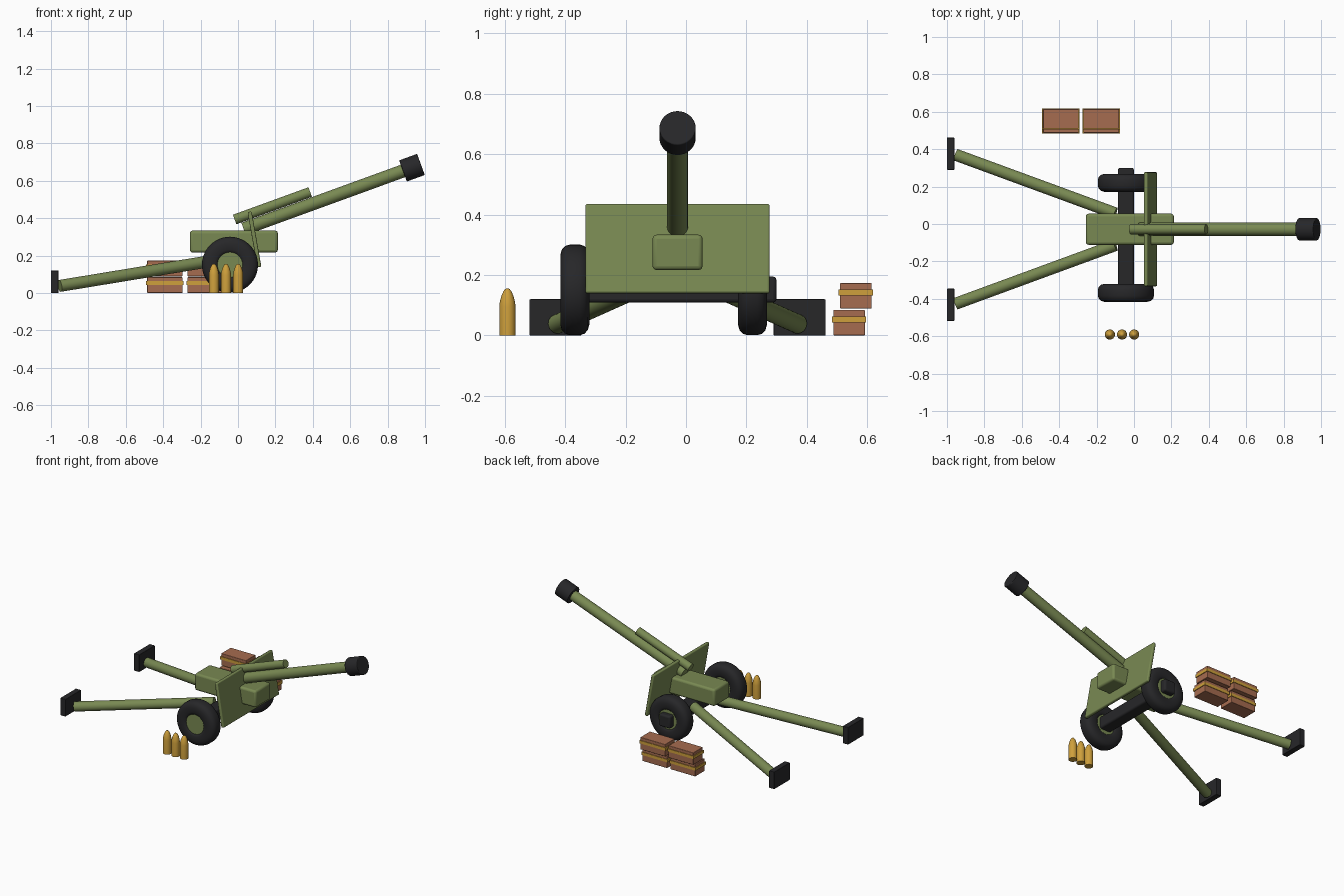
import bpy, bmesh, math
from mathutils import Vector

if "Cube" in bpy.data.objects:
    bpy.data.objects.remove(bpy.data.objects["Cube"])

CY = -0.028  # centre line of the gun


def material(name, rgb):
    m = bpy.data.materials.new(name)
    m.diffuse_color = (*rgb, 1)
    m.use_nodes = True
    m.node_tree.nodes["Principled BSDF"].inputs["Base Color"].default_value = m.diffuse_color
    return m


GREEN = material("olive green", (0.19, 0.25, 0.085))
BLACK = material("rubber black", (0.02, 0.02, 0.022))
WOOD = material("crate brown", (0.38, 0.15, 0.08))
BRASS = material("brass", (0.62, 0.35, 0.045))


def finish(obj, name, mat, bevel=0):
    obj.name = name
    obj.data.materials.append(mat)
    if bevel:
        b = obj.modifiers.new("bevel", "BEVEL")
        b.width, b.segments = bevel, 3
    bpy.ops.object.select_all(action='DESELECT')
    obj.select_set(True)
    bpy.context.view_layer.objects.active = obj
    bpy.ops.object.shade_smooth_by_angle(angle=math.radians(35))
    return obj


def box(name, mat, centre, size, bevel=0, tilt=0):
    bpy.ops.mesh.primitive_cube_add(size=1, location=centre)
    o = bpy.context.object
    o.scale = size
    bpy.ops.object.transform_apply(location=False, rotation=False, scale=True)
    o.rotation_euler.y = tilt
    return finish(o, name, mat, bevel)


def rod(name, mat, a, b, r, bevel=0):
    a, b = Vector(a), Vector(b)
    bpy.ops.mesh.primitive_cylinder_add(vertices=32, radius=r, depth=(b - a).length,
                                        location=(a + b) / 2)
    o = bpy.context.object
    o.rotation_euler = (b - a).to_track_quat('Z', 'Y').to_euler()
    return finish(o, name, mat, bevel)


def lathe(name, mat, profile, centre, rot_x=0, steps=40):
    # profile of (radius, height) spun around the local z axis
    bm = bmesh.new()
    vs = [bm.verts.new((r, 0, h)) for r, h in profile]
    es = [bm.edges.new(p) for p in zip(vs, vs[1:])]
    bmesh.ops.spin(bm, geom=vs + es, cent=(0, 0, 0), axis=(0, 0, 1),
                   angle=math.tau, steps=steps, use_duplicate=False)
    bmesh.ops.remove_doubles(bm, verts=bm.verts, dist=1e-5)
    bmesh.ops.recalc_face_normals(bm, faces=bm.faces)
    me = bpy.data.meshes.new(name)
    bm.to_mesh(me)
    bm.free()
    o = bpy.data.objects.new(name, me)
    bpy.context.collection.objects.link(o)
    o.location = centre
    o.rotation_euler.x = rot_x
    return finish(o, name, mat)


# barrel group, raised 20 degrees
slope = math.tan(math.radians(20))


def on_barrel(x):
    return (x, CY, 0.67 + (x - 0.93) * slope)


rod("barrel", GREEN, on_barrel(0.03), on_barrel(0.93), 0.035)
rod("muzzle_brake", BLACK, on_barrel(0.882), on_barrel(0.978), 0.06, 0.004)
rod("recoil_cylinder", GREEN, (-0.018, CY, 0.393), (0.386, CY, 0.54), 0.027)

# carriage and shield
box("carriage_body", GREEN, (-0.022, CY, 0.275), (0.47, 0.166, 0.117), 0.014)
box("gun_shield", GREEN, (0.088, CY, 0.287), (0.022, 0.61, 0.3), 0.007, math.radians(-10))
box("axle", BLACK, (-0.043, CY, 0.152), (0.086, 0.655, 0.086), 0.012)

# wheels
half = [(0.06, 0.03), (0.068, 0.042), (0.082, 0.048), (0.115, 0.048),
        (0.133, 0.043), (0.145, 0.032), (0.15, 0.016)]
tyre = half + [(r, -h) for r, h in reversed(half)] + half[:1]
for side, y in (("near", -0.368), ("far", 0.22)):
    lathe(side + "_tyre", BLACK, tyre, (-0.043, y, 0.151), math.pi / 2)
    rod(side + "_hub", GREEN, (-0.043, y - 0.041, 0.151), (-0.043, y + 0.041, 0.151), 0.068)

# split trail legs with spades
for side, s in (("near", -1), ("far", 1)):
    rod(side + "_trail_leg", GREEN, (-0.1, CY + s * 0.085, 0.178),
        (-0.953, CY + s * 0.398, 0.038), 0.032)
    box(side + "_spade", BLACK, (-0.98, CY + s * 0.404, 0.06), (0.04, 0.172, 0.12), 0.003)

# shells standing on the ground
shell = [(0, 0), (0.027, 0), (0.027, 0.095), (0.025, 0.112), (0.02, 0.131),
         (0.013, 0.147), (0.007, 0.154), (0, 0.156)]
for i in range(3):
    lathe(f"shell_{i + 1}", BRASS, shell, (-0.129 + i * 0.065, -0.591, 0), 0, 24)

# ammunition crates with straps, stacked two high
for i, x in enumerate((-0.391, -0.175)):
    for j, (y, z) in enumerate(((0.54, 0.0425), (0.562, 0.1315))):
        box(f"crate_{i}_{j}", WOOD, (x, y, z), (0.19, 0.105, 0.084), 0.003)
        box(f"crate_strap_{i}_{j}", BRASS, (x, y, z + 0.011), (0.2, 0.113, 0.02))
